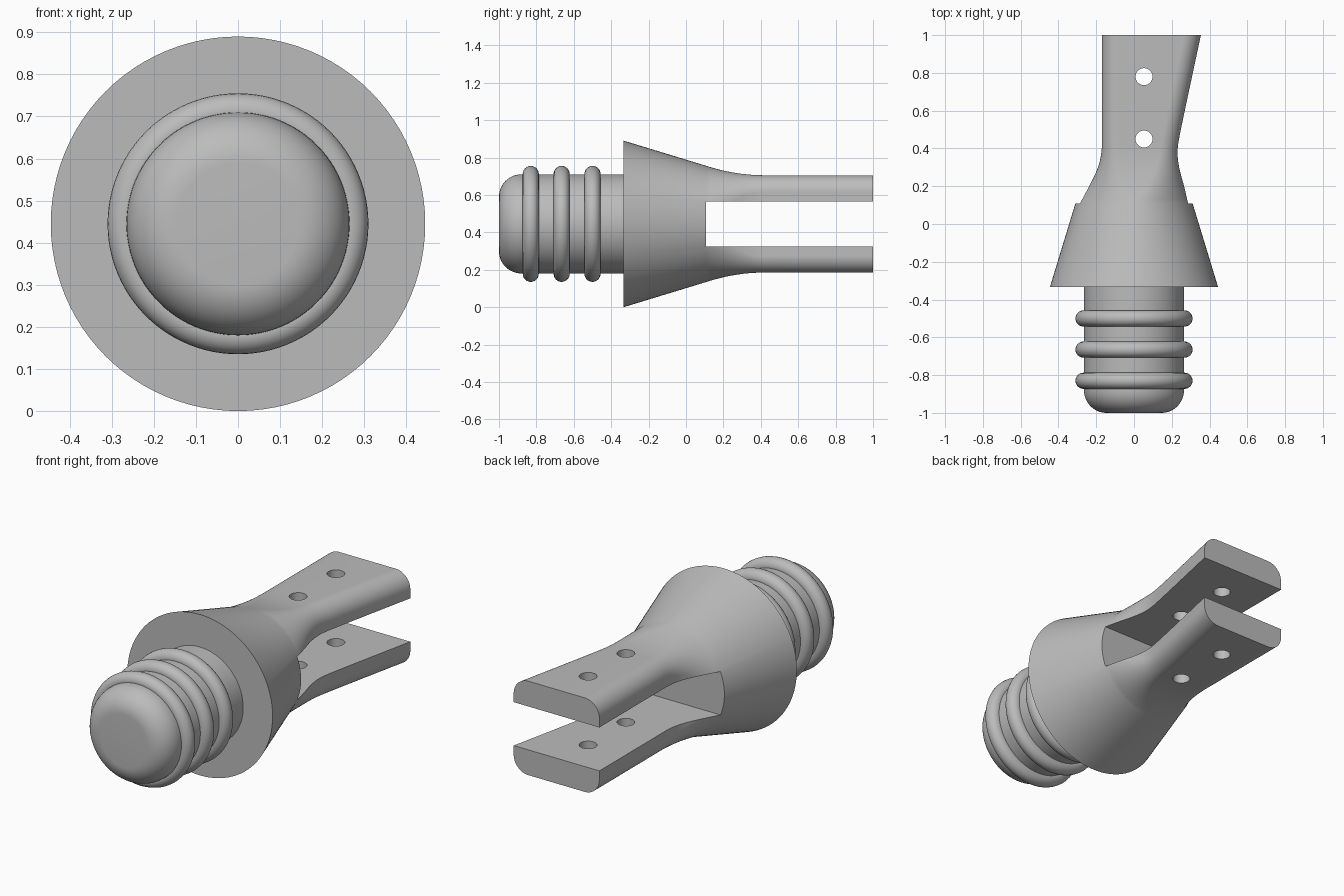
import bpy, bmesh, math
from mathutils import Matrix

if "Cube" in bpy.data.objects:
    bpy.data.objects.remove(bpy.data.objects["Cube"], do_unlink=True)

AXIS_Z = 0.445          # height of the long axis
SEGS = 96
SLOT_START = 0.108

gray = bpy.data.materials.new("plain gray")
gray.use_nodes = True
gray.diffuse_color = (0.5, 0.5, 0.5, 1)
gray.node_tree.nodes["Principled BSDF"].inputs["Base Color"].default_value = gray.diffuse_color


def finish(name, bm):
    """Turn a bmesh into a gray object."""
    bmesh.ops.remove_doubles(bm, verts=bm.verts, dist=1e-5)
    bmesh.ops.recalc_face_normals(bm, faces=bm.faces)
    mesh = bpy.data.meshes.new(name)
    bm.to_mesh(mesh)
    bm.free()
    mesh.materials.append(gray)
    obj = bpy.data.objects.new(name, mesh)
    bpy.context.collection.objects.link(obj)
    return obj


def activate(obj):
    bpy.ops.object.select_all(action="DESELECT")
    obj.select_set(True)
    bpy.context.view_layer.objects.active = obj


def smooth(obj):
    activate(obj)
    bpy.ops.object.shade_smooth_by_angle(angle=math.radians(32))


def loft(name, sections):
    """Skin a list of equal-length point loops and cap both ends."""
    bm = bmesh.new()
    rings = [[bm.verts.new(p) for p in s] for s in sections]
    for a, b in zip(rings, rings[1:]):
        for i in range(len(a)):
            j = (i + 1) % len(a)
            bm.faces.new((a[i], a[j], b[j], b[i]))
    bm.faces.new(rings[0])
    bm.faces.new(rings[-1])
    return finish(name, bm)


def rounded_section(y, left, right, half, radius):
    """Rounded rectangle across the long axis; a circle when radius fills it."""
    corners = ((right - radius, half - radius), (left + radius, half - radius),
               (left + radius, radius - half), (right - radius, radius - half))
    n = SEGS // 4
    pts = []
    for k, (cx, cz) in enumerate(corners):
        for i in range(n + 1):
            a = (k + i / n) * math.pi / 2
            pts.append((cx + radius * math.cos(a), y, AXIS_Z + cz + radius * math.sin(a)))
    return pts


def circle(y, r):
    return rounded_section(y, -r, r, r, r)


def neck_section(y):
    """Circle easing into the flared, rounded bar."""
    t = min((y - 0.11) / 0.31, 1)
    ease = 1 - (1 - t) ** 2
    d = y - 0.4
    flare = 0.1075 * (d + math.sqrt(d * d + 0.003)) * ease
    return rounded_section(y, -0.31 + 0.14 * ease, 0.31 - 0.085 * ease + flare,
                           0.31 - 0.05 * ease, 0.31 - 0.22 * ease)


# Collar and forked tail
stations = [0.11 + 0.4 * i / 20 for i in range(21)] + [0.6, 0.8, 1.0]
body = loft("collar_and_fork", [circle(-0.333, 0.445)] + [neck_section(y) for y in stations])

# Slot and pin holes
cutters = []
bm = bmesh.new()
depth = 1.2 - SLOT_START
bmesh.ops.create_cube(bm, size=1, matrix=Matrix.Translation((0, SLOT_START + depth / 2, AXIS_Z))
                      @ Matrix.Diagonal((1.2, depth, 0.24, 1)))
cutters.append(finish("slot_cutter", bm))
for y in (0.45, 0.78):
    bm = bmesh.new()
    bmesh.ops.create_cone(bm, cap_ends=True, segments=32, radius1=0.045, radius2=0.045,
                          depth=1.2, matrix=Matrix.Translation((0.053, y, AXIS_Z)))
    cutters.append(finish("hole_cutter", bm))
for cutter in cutters:
    cutter.hide_render = True
    mod = body.modifiers.new("cut", "BOOLEAN")
    mod.operation = "DIFFERENCE"
    mod.solver = "EXACT"
    mod.object = cutter
    activate(body)
    bpy.ops.object.modifier_apply(modifier=mod.name)
    bpy.data.objects.remove(cutter, do_unlink=True)
smooth(body)

# Plug with a rounded nose
R, NOSE = 0.265, 0.12
nose = []
for i in range(13):
    a = i / 12 * math.pi / 2
    nose.append(circle(-1 + NOSE * (1 - math.cos(a)), R - NOSE * (1 - math.sin(a))))
smooth(loft("plug", nose + [circle(-0.32, R)]))

# Sealing rings
for i, y in enumerate((-0.83, -0.665, -0.5)):
    bpy.ops.mesh.primitive_torus_add(major_radius=0.267, minor_radius=0.043, major_segments=SEGS,
                                     minor_segments=24, location=(0, y, AXIS_Z),
                                     rotation=(math.pi / 2, 0, 0))
    ring = bpy.context.object
    ring.name = f"sealing_ring_{i + 1}"
    ring.data.materials.append(gray)
    smooth(ring)
